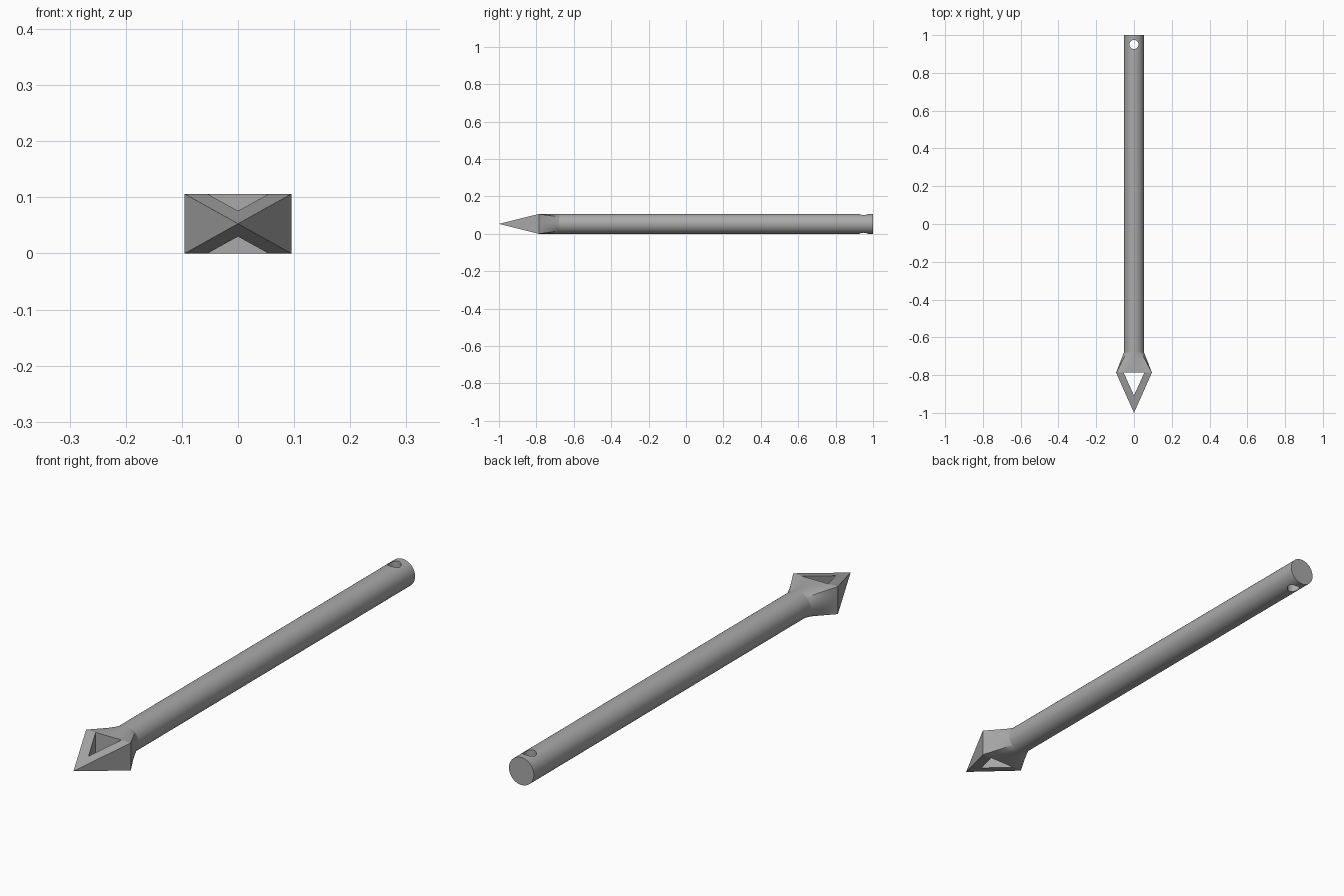
import bpy, math

if "Cube" in bpy.data.objects:
    bpy.data.objects.remove(bpy.data.objects["Cube"])

SIDES = 64
RADIUS = 0.053
MID = 0.053                     # height of the long axis
HALF_W, HALF_H = 0.095, 0.053   # half size of the widest head section
TIP, SHOULDER, NECK, END = -1.0, -0.787, -0.68, 1.0

steel = bpy.data.materials.new("grey_steel")
steel.use_nodes = True
grey = (0.4, 0.4, 0.4, 1)
steel.diffuse_color = grey
steel.node_tree.nodes["Principled BSDF"].inputs["Base Color"].default_value = grey


def make(name, verts, faces):
    mesh = bpy.data.meshes.new(name)
    mesh.from_pydata(verts, [], faces)
    mesh.materials.append(steel)
    obj = bpy.data.objects.new(name, mesh)
    bpy.context.collection.objects.link(obj)
    return obj


def section(y, t):
    """Ring at y, blended from circle (t = 0) to rectangle (t = 1)."""
    ring = []
    for i in range(SIDES):
        a = 2 * math.pi * i / SIDES
        c, s = math.cos(a), math.sin(a)
        m = max(abs(c), abs(s))
        x = (1 - t) * RADIUS * c + t * HALF_W * c / m
        z = (1 - t) * RADIUS * s + t * HALF_H * s / m
        ring.append((x, y, MID + z))
    return ring


def loft(name, rings, tip=None):
    """Skin a row of rings from back to front, closed by caps or a point."""
    verts = [v for ring in rings for v in ring]
    faces = [tuple(range(SIDES))[::-1]]
    for r in range(len(rings) - 1):
        for i in range(SIDES):
            a, b = r * SIDES + i, r * SIDES + (i + 1) % SIDES
            faces.append((a, b, b + SIDES, a + SIDES))
    last = (len(rings) - 1) * SIDES
    if tip:
        verts.append(tip)
        faces += [(last + i, last + (i + 1) % SIDES, len(verts) - 1) for i in range(SIDES)]
    else:
        faces.append(tuple(range(last, last + SIDES)))
    return make(name, verts, faces)


def prism(name, outline):
    """Upright cutter through the full height."""
    n = len(outline)
    verts = [(x, y, z) for z in (-0.1, 0.2) for x, y in outline]
    faces = [tuple(range(n))[::-1], tuple(range(n, 2 * n))]
    faces += [(i, (i + 1) % n, (i + 1) % n + n, i + n) for i in range(n)]
    return make(name, verts, faces)


def cut_and_shade(obj, cutter):
    cutter.hide_render = True
    mod = obj.modifiers.new("hole", 'BOOLEAN')
    mod.operation, mod.solver, mod.object = 'DIFFERENCE', 'EXACT', cutter
    bpy.ops.object.select_all(action='DESELECT')
    obj.select_set(True)
    bpy.context.view_layer.objects.active = obj
    bpy.ops.object.modifier_apply(modifier=mod.name)
    bpy.data.objects.remove(cutter)
    bpy.ops.object.shade_smooth_by_angle(angle=math.radians(12))


# Round shaft with a pin hole near the back end
shaft = loft("shaft", [section(END, 0), section(NECK, 0)])
pin = [(0.024 * math.cos(k * math.pi / 16), 0.95 + 0.024 * math.sin(k * math.pi / 16))
       for k in range(32)]
cut_and_shade(shaft, prism("pin_hole_cutter", pin))

# Pointed head: round neck flaring to a rectangle, then a pyramid with a window
STEPS = 8
flare = [section(NECK + (SHOULDER - NECK) * k / STEPS, k / STEPS) for k in range(STEPS + 1)]
head = loft("spear_head", flare, tip=(0, TIP, MID))
window = [(-0.055, SHOULDER + 0.001), (0, -0.908), (0.055, SHOULDER + 0.001)]
cut_and_shade(head, prism("window_cutter", window))
